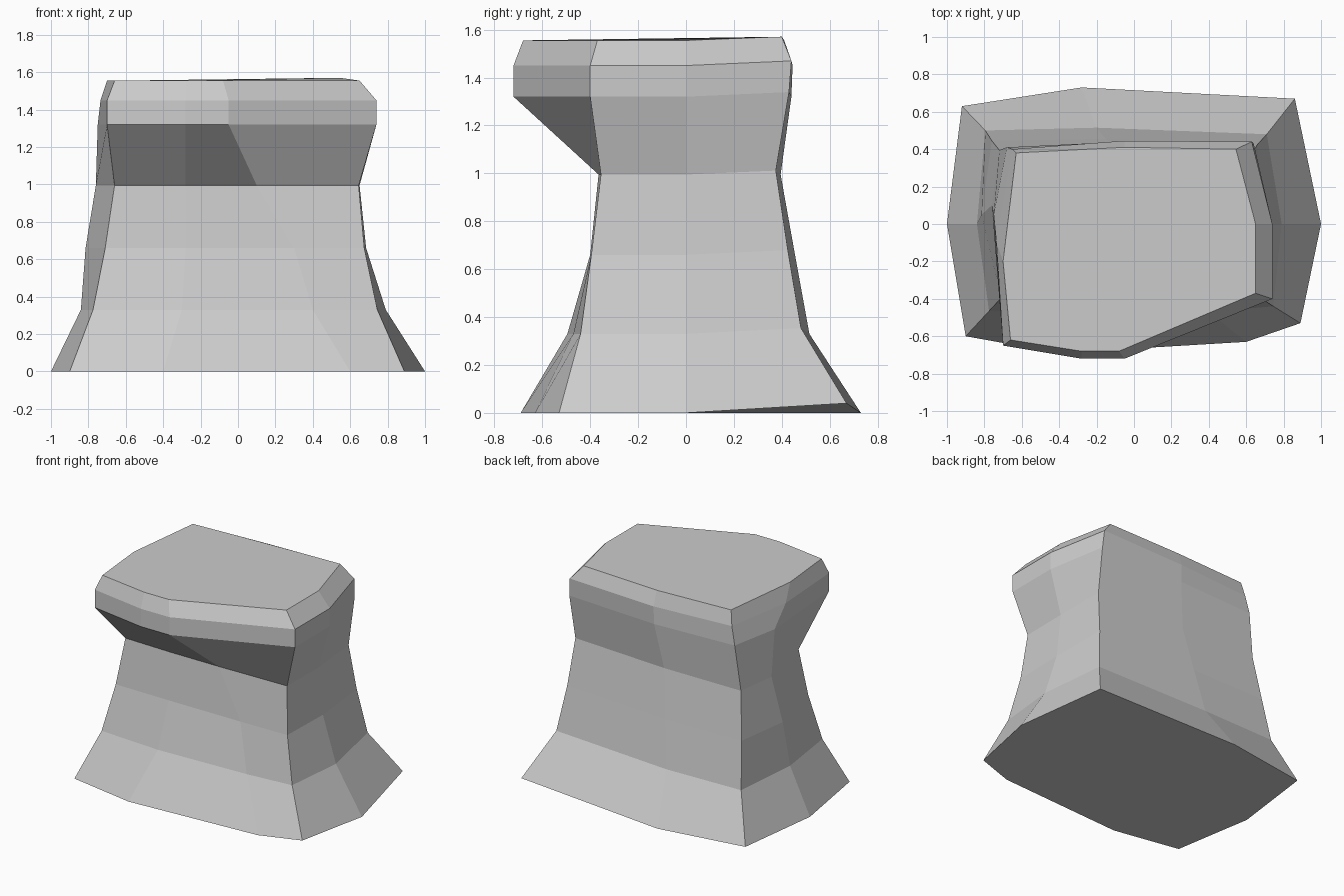
import bpy, bmesh

# Horizontal cross-sections, counter-clockwise from the front left corner:
# front left, front 1, front 2, front right, right, back right, back, back left, left
sections = {
    0.00: [(-.90, -.60), (-.40, -.69), (.60, -.63), (.89, -.53), (1.0, 0),
           (.86, .67), (-.28, .73), (-.92, .63), (-1.0, 0)],
    0.33: [(-.775, -.465), (-.30, -.495), (.40, -.47), (.745, -.44), (.79, 0),
           (.71, .48), (-.20, .515), (-.795, .50), (-.84, 0)],
    0.66: [(-.71, -.395), (-.28, -.40), (.30, -.40), (.675, -.395), (.685, 0),
           (.66, .425), (-.15, .455), (-.76, .445), (-.815, .05)],
    0.995: [(-.66, -.355), (-.28, -.365), (.10, -.365), (.645, -.355), (.65, 0),
            (.63, .375), (-.10, .395), (-.72, .395), (-.76, .10)],
    1.32: [(-.70, -.65), (-.28, -.72), (-.05, -.72), (.74, -.40), (.74, 0),
           (.64, .43), (-.05, .44), (-.68, .41), (-.75, .05)],
    1.45: [(-.70, -.65), (-.28, -.72), (-.05, -.72), (.74, -.40), (.74, 0),
           (.63, .44), (-.05, .445), (-.65, .40), (-.735, -.10)],
    1.555: [(-.66, -.62), (-.28, -.68), (-.08, -.68), (.65, -.37), (.65, 0),
            (.545, .40), (-.05, .41), (-.63, .38), (-.70, -.20)],
}


def lift(x, y):
    """Slight rise of the back right corner."""
    return 0.07 * x * y if x > 0 and y > 0 else 0.0


# Block: loft through the sections, closed at both ends
bm = bmesh.new()
rings = [[bm.verts.new((x, y, z + lift(x, y))) for x, y in pts]
         for z, pts in sections.items()]
n = len(rings[0])
for low, high in zip(rings, rings[1:]):
    for i in range(n):
        j = (i + 1) % n
        bm.faces.new((low[i], low[j], high[j], high[i]))
bm.faces.new(rings[0][::-1])
bm.faces.new(rings[-1])
bmesh.ops.recalc_face_normals(bm, faces=bm.faces)

mesh = bpy.data.meshes.new("stone_block")
bm.to_mesh(mesh)
bm.free()
block = bpy.data.objects.new("stone_block", mesh)
bpy.context.collection.objects.link(block)
